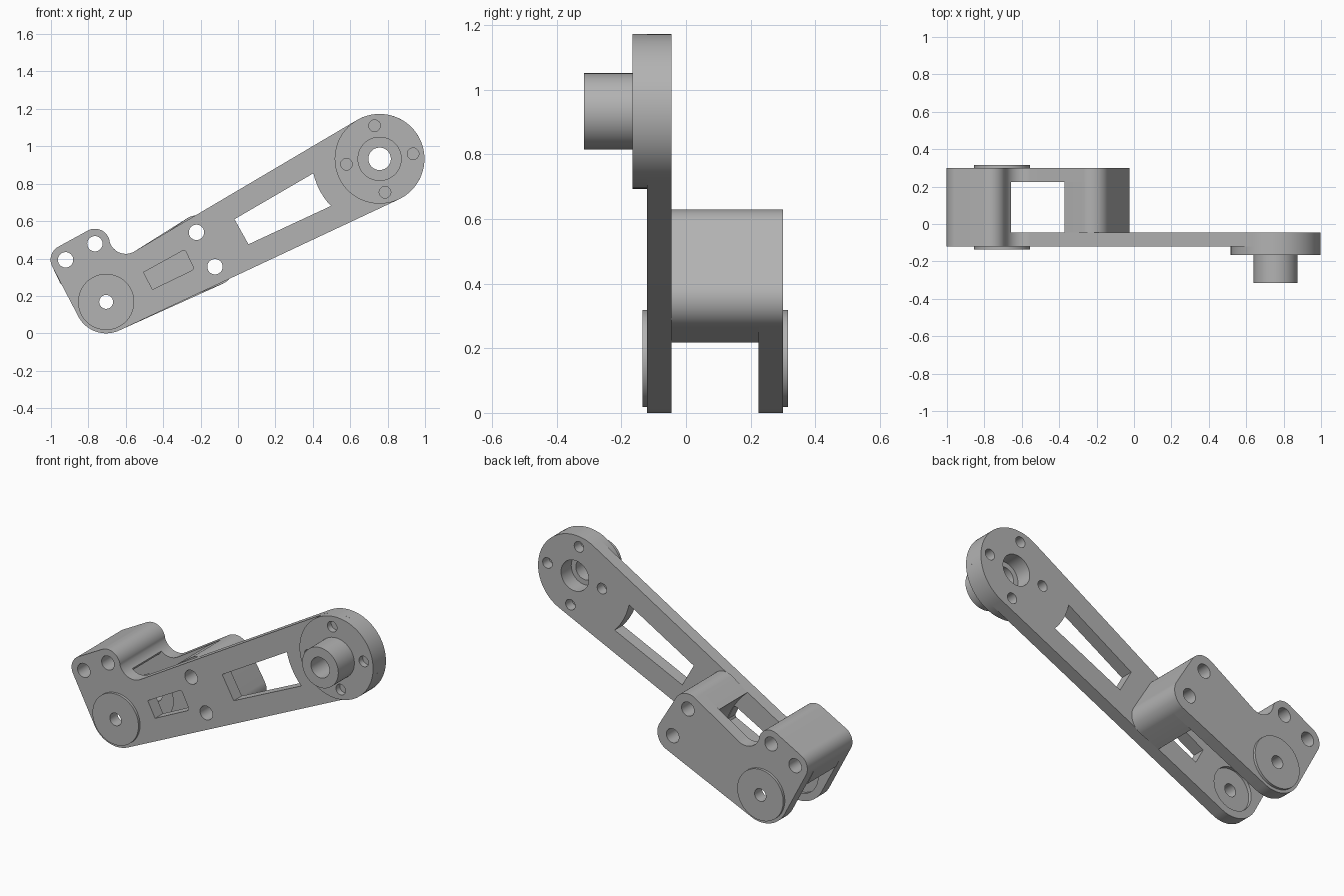
import bpy, bmesh, math

if "Cube" in bpy.data.objects:
    bpy.data.objects.remove(bpy.data.objects["Cube"])

grey = bpy.data.materials.new("plain grey")
grey.diffuse_color = (0.45, 0.45, 0.45, 1)
grey.use_nodes = True
grey.node_tree.nodes["Principled BSDF"].inputs["Base Color"].default_value = grey.diffuse_color

# Main centres in the x-z plane
PIVOT, HUB = (-0.705, 0.168), (0.757, 0.933)
H1, H2, H3, H4 = (-0.922, 0.393), (-0.765, 0.479), (-0.222, 0.54), (-0.123, 0.356)
NOTCH = (-0.60, 0.515)


def arc(c, r, a0, a1, step=5):
    n = max(2, math.ceil(abs(a1 - a0) / step))
    angles = [math.radians(a0 + (a1 - a0) * i / n) for i in range(n + 1)]
    return [(c[0] + r * math.cos(a), c[1] + r * math.sin(a)) for a in angles]


def circle(c, r):
    return arc(c, r, 0, 360)[:-1]


def prism(name, pts, y0, y1):
    """Extrude an x-z profile from y0 to y1."""
    bm = bmesh.new()
    face = bm.faces.new([bm.verts.new((x, y0, z)) for x, z in pts])
    ext = bmesh.ops.extrude_face_region(bm, geom=[face])["geom"]
    verts = [v for v in ext if isinstance(v, bmesh.types.BMVert)]
    bmesh.ops.translate(bm, verts=verts, vec=(0, y1 - y0, 0))
    bmesh.ops.recalc_face_normals(bm, faces=bm.faces)
    me = bpy.data.meshes.new(name)
    bm.to_mesh(me)
    bm.free()
    me.materials.append(grey)
    ob = bpy.data.objects.new(name, me)
    bpy.context.collection.objects.link(ob)
    return ob


def part(name, pts, y0, y1, cuts=()):
    """Prism with cut-outs; each cut is (profile, y0, y1)."""
    ob = prism(name, pts, y0, y1)
    bpy.ops.object.select_all(action='DESELECT')
    bpy.context.view_layer.objects.active = ob
    ob.select_set(True)
    for cut_pts, c0, c1 in cuts:
        cutter = prism("cutter", cut_pts, c0, c1)
        mod = ob.modifiers.new("cut", 'BOOLEAN')
        mod.operation, mod.solver, mod.object = 'DIFFERENCE', 'EXACT', cutter
        bpy.ops.object.modifier_apply(modifier=mod.name)
        bpy.data.objects.remove(cutter)
    bpy.ops.object.shade_smooth_by_angle(angle=math.radians(30))
    return ob


def through(c, r):
    return (circle(c, r), -0.6, 0.6)


# Shared outline pieces
lobe = arc(H1, 0.08, 209.7, 118.7) + arc(H2, 0.08, 118.7, 12)
pivot_end = arc(PIVOT, 0.168, 295, 209.7)
fork_tip = arc(H3, 0.09, 121, 28) + arc(H4, 0.10, 28, -65)
head = lobe + arc(NOTCH, 0.09, 192, 301)[1:]

# Windows in the arm
big_window = [(-0.019, 0.61)] + arc(HUB, 0.362, 192.3, 224.1) + [(0.056, 0.476)]
small_window = [(-0.505, 0.326), (-0.295, 0.442), (-0.281, 0.44),
                (-0.238, 0.352), (-0.243, 0.338), (-0.457, 0.235)]

# Hub bolt holes, blind from both faces
bolts = [(0.73, 1.11), (0.936, 0.96), (0.786, 0.754), (0.58, 0.904)]
bolts_back = [(circle(b, 0.031), -0.105, 0.1) for b in bolts]
bolts_front = [(circle(b, 0.031), -0.3, -0.13) for b in bolts]
screws = [through(h, 0.041) for h in (H1, H2, H3, H4)]
axle = through(PIVOT, 0.037)

# Long front arm
part("front_arm", head + arc(HUB, 0.24, 121, -65) + pivot_end, -0.12, -0.045,
     screws + bolts_back + [
         axle, through(HUB, 0.09),
         (big_window, -0.6, 0.6), (small_window, -0.6, 0.6),
         (circle(PIVOT, 0.125), -0.065, 0.1)])

# Hub flange and boss
part("hub_flange", circle(HUB, 0.24), -0.165, -0.12,
     bolts_front + [through(HUB, 0.06), (circle(HUB, 0.09), -0.14, 0.1)])
part("hub_boss", circle(HUB, 0.118), -0.315, -0.165, [through(HUB, 0.06)])

# Rear fork plate
part("rear_plate", head + fork_tip + pivot_end, 0.225, 0.30,
     screws + [axle, (circle(PIVOT, 0.125), 0.1, 0.245)])

# Spacer blocks between arm and rear plate, hollowed around the pivot
part("outer_spacer", lobe + arc(NOTCH, 0.09, 192, 230)[1:] + arc(PIVOT, 0.262, 82, 158.5),
     -0.045, 0.225, screws[:2])
part("inner_spacer", fork_tip + arc(PIVOT, 0.505, 5.6, 48.5), -0.045, 0.225, screws[2:])

# Raised pivot discs on both outer faces
part("front_pivot_disc", circle(PIVOT, 0.15), -0.135, -0.12, [axle])
part("rear_pivot_disc", circle(PIVOT, 0.15), 0.30, 0.315, [axle])
